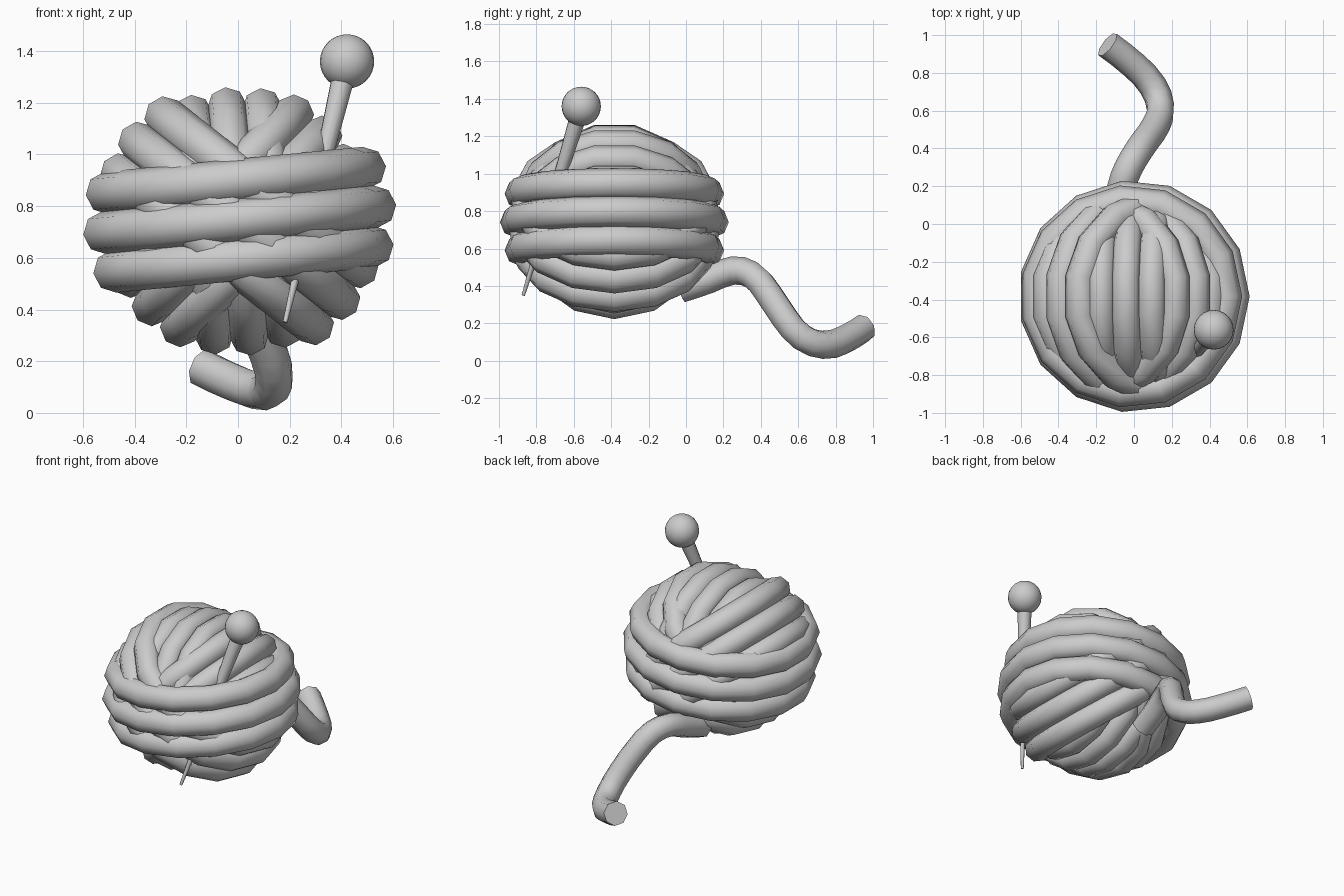
import bpy
import math
from mathutils import Vector, Matrix

cube = bpy.data.objects.get("Cube")
if cube:
    bpy.data.objects.remove(cube, do_unlink=True)

grey = bpy.data.materials.new("plain_grey")
grey.use_nodes = True
grey.diffuse_color = (0.6, 0.6, 0.6, 1)
grey.node_tree.nodes["Principled BSDF"].inputs["Base Color"].default_value = (0.6, 0.6, 0.6, 1)

CENTRE = Vector((0, -0.383, 0.747))


def finish(name, angle=65):
    obj = bpy.context.object
    obj.name = name
    obj.data.materials.clear()
    obj.data.materials.append(grey)
    bpy.ops.object.shade_smooth_by_angle(angle=math.radians(angle))
    return obj


def wrap(name, tilt, radius, side_radius, spacing, thickness):
    """Three parallel strands wound round the ball, turned about the y axis."""
    turn = Matrix.Rotation(math.radians(tilt), 3, 'Y')
    for i, r in zip((-1, 0, 1), (side_radius, radius, side_radius)):
        bpy.ops.mesh.primitive_torus_add(
            major_segments=15, minor_segments=8,
            major_radius=r - thickness, minor_radius=thickness,
            location=CENTRE + turn @ Vector((0, 0, i * spacing)),
            rotation=(0, math.radians(tilt), 0))
        finish(f"{name}_{i + 2}")


# Ball of yarn: a hidden core and four groups of strands
bpy.ops.mesh.primitive_uv_sphere_add(segments=24, ring_count=12, radius=0.43, location=CENTRE)
finish("yarn_core")
wrap("waist_strand", -5.5, 0.615, 0.59, 0.152, 0.083)
wrap("left_slant_strand", 38, 0.58, 0.56, 0.14, 0.08)
wrap("upright_strand", 84.5, 0.527, 0.51, 0.135, 0.077)
wrap("right_slant_strand", 135, 0.55, 0.53, 0.135, 0.078)

# Loose tail of yarn
path = [(-0.1, -0.03, 0.385), (-0.08, 0.12, 0.435), (-0.05, 0.25, 0.482), (0.0, 0.35, 0.46),
        (0.06, 0.44, 0.36), (0.12, 0.53, 0.225), (0.14, 0.62, 0.125),
        (0.1, 0.73, 0.085), (0.0, 0.84, 0.11), (-0.14, 0.95, 0.175)]
curve = bpy.data.curves.new("yarn_tail", 'CURVE')
curve.dimensions = '3D'
curve.bevel_depth = 0.076
curve.bevel_resolution = 2
curve.use_fill_caps = True
curve.resolution_u = 2
spline = curve.splines.new('BEZIER')
spline.bezier_points.add(len(path) - 1)
for point, co in zip(spline.bezier_points, path):
    point.co = co
    point.handle_left_type = point.handle_right_type = 'AUTO'
tail = bpy.data.objects.new("yarn_tail", curve)
bpy.context.collection.objects.link(tail)
bpy.ops.object.select_all(action='DESELECT')
tail.select_set(True)
bpy.context.view_layer.objects.active = tail
bpy.ops.object.convert(target='MESH')
finish("yarn_tail")

# Knitting needle: tapered shaft and round knob
knob = Vector((0.422, -0.56, 1.36))
tip = Vector((0.182, -0.87, 0.35))
axis = knob - tip
bpy.ops.mesh.primitive_cone_add(vertices=12, radius1=0.009, radius2=0.047, depth=axis.length,
                                location=(knob + tip) / 2,
                                rotation=axis.to_track_quat('Z', 'Y').to_euler())
finish("needle_shaft")
bpy.ops.mesh.primitive_uv_sphere_add(segments=24, ring_count=16, radius=0.105, location=knob)
finish("needle_knob")
